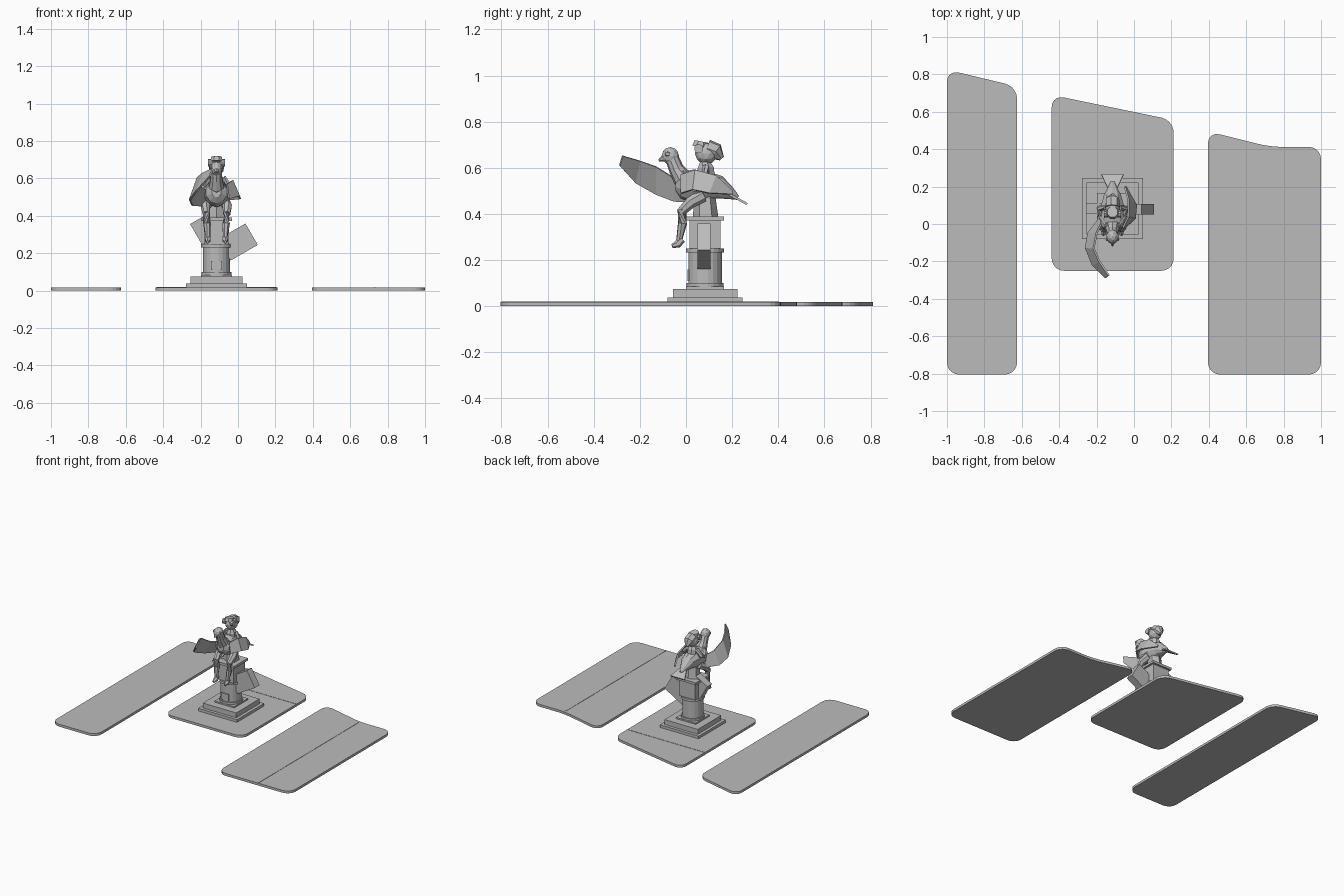
import bpy, bmesh, math
from mathutils import Vector, Matrix

if "Cube" in bpy.data.objects:
    bpy.data.objects.remove(bpy.data.objects["Cube"])

GREY = (0.5, 0.5, 0.5, 1)
stone = bpy.data.materials.new("stone_grey")
stone.use_nodes = True
stone.diffuse_color = GREY
stone.node_tree.nodes["Principled BSDF"].inputs["Base Color"].default_value = GREY

CX, CY = -0.115, 0.083  # statue axis


def finish(name, bm):
    bmesh.ops.recalc_face_normals(bm, faces=bm.faces[:])
    me = bpy.data.meshes.new(name)
    bm.to_mesh(me)
    bm.free()
    me.materials.append(stone)
    ob = bpy.data.objects.new(name, me)
    bpy.context.collection.objects.link(ob)
    return ob


def box(name, centre, size, tilt=0):
    bm = bmesh.new()
    m = Matrix.Translation(centre) @ Matrix.Rotation(tilt, 4, "Y") @ Matrix.Diagonal((*size, 1))
    bmesh.ops.create_cube(bm, size=1, matrix=m)
    return finish(name, bm)


def block(name, width, z0, z1):
    return box(name, (CX, CY, (z0 + z1) / 2), (width, width, z1 - z0))


def ball(name, centre, radii, detail=2):
    bm = bmesh.new()
    m = Matrix.Translation(centre) @ Matrix.Diagonal((*radii, 1))
    bmesh.ops.create_icosphere(bm, subdivisions=detail, radius=1, matrix=m)
    return finish(name, bm)


def tube(name, path, sides=8):
    """Loft round sections through (x, y, z, radius) stations."""
    bm = bmesh.new()
    pts = [Vector(p[:3]) for p in path]
    rings = []
    for i, p in enumerate(pts):
        d = pts[min(i + 1, len(pts) - 1)] - pts[max(i - 1, 0)]
        q = d.to_track_quat("Z", "Y")
        ring = []
        for k in range(sides):
            a = math.tau * (k + 0.5) / sides
            ring.append(bm.verts.new(p + q @ Vector((math.cos(a), math.sin(a), 0)) * path[i][3]))
        rings.append(ring)
    for a, b in zip(rings, rings[1:]):
        for k in range(sides):
            n = (k + 1) % sides
            bm.faces.new((a[k], a[n], b[n], b[k]))
    bm.faces.new(rings[0])
    bm.faces.new(rings[-1])
    return finish(name, bm)


def sheet(name, upper, lower, thick=0.01):
    """Thin curved surface between two edges."""
    bm = bmesh.new()
    rows = [[bm.verts.new(p) for p in edge] for edge in (upper, lower)]
    for i in range(len(upper) - 1):
        bm.faces.new((rows[0][i], rows[0][i + 1], rows[1][i + 1], rows[1][i]))
    ob = finish(name, bm)
    mod = ob.modifiers.new("thickness", "SOLIDIFY")
    mod.thickness, mod.offset = thick, 0
    return ob


def slab(name, outline):
    """Ground plate with rounded corners."""
    bm = bmesh.new()
    face = bm.faces.new([bm.verts.new((x, y, 0)) for x, y in outline])
    bmesh.ops.bevel(bm, geom=bm.verts[:], offset=0.065, segments=5, affect="VERTICES", profile=0.5)
    out = bmesh.ops.extrude_face_region(bm, geom=bm.faces[:])
    top = [v for v in out["geom"] if isinstance(v, bmesh.types.BMVert)]
    bmesh.ops.translate(bm, verts=top, vec=(0, 0, 0.018))
    return finish(name, bm)


# Ground plates and their seams
slab("ground_right", [(-1, -0.805), (-0.625, -0.805), (-0.625, 0.735), (-1, 0.825)])
slab("ground_middle", [(-0.44, -0.25), (0.212, -0.25), (0.212, 0.555), (-0.44, 0.69)])
slab("ground_left", [(0.395, -0.805), (1, -0.805), (1, 0.412), (0.73, 0.412), (0.395, 0.495)])
box("seam_left", (0.73, -0.2, 0.0105), (0.008, 1.2, 0.019))
box("seam_middle", (CX, 0.4, 0.0105), (0.64, 0.008, 0.019))

# Stepped plinth
block("plinth_lower", 0.325, 0.015, 0.038)
block("plinth_upper", 0.28, 0.038, 0.075)
block("plinth_cap", 0.165, 0.075, 0.085)

# Column with rings, post and cap
for name, r, z0, z1 in (("column", 0.073, 0.08, 0.25), ("column_foot", 0.081, 0.085, 0.1),
                        ("column_ring", 0.083, 0.232, 0.25)):
    tube(name, [(CX, CY, z0, r), (CX, CY, z1, r)], 20)
block("post", 0.135, 0.25, 0.375)
block("post_cap", 0.165, 0.372, 0.39)
box("front_panel", (CX, CY - 0.073, 0.135), (0.06, 0.008, 0.05))

# Tilted boards jammed through the column
box("board_left", (0.0, 0.078, 0.26), (0.168, 0.056, 0.132), -math.pi / 6)
box("board_right", (-0.165, 0.083, 0.328), (0.13, 0.056, 0.14), -math.pi / 6)

# Seat under the bird
tube("seat", [(CX, 0.085, 0.385, 0.055), (CX, 0.08, 0.49, 0.045)], 6)

# Bird body, neck and head
bird = [(-0.045, 0.525, 0.025), (-0.02, 0.525, 0.058), (0.03, 0.52, 0.073),
        (0.09, 0.52, 0.066), (0.145, 0.515, 0.05), (0.19, 0.49, 0.028), (0.225, 0.47, 0.01)]
tube("bird_body", [(CX, *p) for p in bird], 10)
neck = [(0.02, 0.53, 0.05), (-0.02, 0.56, 0.042), (-0.042, 0.595, 0.033), (-0.06, 0.64, 0.03)]
tube("bird_neck", [(CX, *p) for p in neck], 10)
ball("bird_head", (CX, -0.068, 0.652), (0.034, 0.038, 0.038))
tube("bird_beak", [(CX, -0.09, 0.645, 0.018), (CX, -0.118, 0.632, 0.004)], 6)
sheet("bird_tail", [(CX - 0.015, 0.17, 0.495), (CX - 0.06, 0.265, 0.443)],
      [(CX + 0.015, 0.17, 0.495), (CX + 0.06, 0.265, 0.443)])

# Spread wing reaching forward
sheet("wing_spread",
      [(-0.16, 0.03, 0.53), (-0.2, -0.05, 0.555), (-0.215, -0.13, 0.605),
       (-0.185, -0.2, 0.63), (-0.135, -0.275, 0.652)],
      [(-0.17, 0.05, 0.45), (-0.245, -0.05, 0.455), (-0.258, -0.13, 0.485),
       (-0.22, -0.22, 0.535), (-0.15, -0.288, 0.61)])

# Wing held against the other side
sheet("wing_folded", [(-0.06, -0.02, 0.57), (-0.03, 0.04, 0.59), (-0.03, 0.13, 0.565), (-0.05, 0.2, 0.5)],
      [(-0.05, -0.02, 0.49), (0.005, 0.03, 0.505), (0.012, 0.1, 0.49), (-0.045, 0.2, 0.485)])

# Rider torso and head
tube("torso", [(CX, 0.09, 0.5, 0.05), (CX, 0.09, 0.55, 0.04), (CX, 0.085, 0.6, 0.038),
               (CX, 0.08, 0.635, 0.018)], 8)
ball("head", (CX, 0.088, 0.663), (0.043, 0.05, 0.048), 2)
tube("hair", [(CX, 0.09, 0.685, 0.04), (CX, 0.13, 0.67, 0.038), (CX, 0.155, 0.64, 0.012)], 7)
tube("hair_top", [(CX, 0.06, 0.69, 0.036), (CX, 0.065, 0.715, 0.03)], 8)

# Rider limbs and goggles, both sides
for side, s in (("right", -1), ("left", 1)):
    def at(x, y, z, r):
        return (CX + s * x, y, z, r)
    tube(side + "_arm", [at(0.035, 0.085, 0.605, 0.016), at(0.07, 0.085, 0.56, 0.016),
                         at(0.062, 0.04, 0.54, 0.014), at(0.03, 0.0, 0.57, 0.012)], 6)
    ball(side + "_hand", at(0.03, -0.01, 0.575, 0)[:3], (0.015, 0.015, 0.015), 1)
    tube(side + "_thigh", [at(0.04, 0.07, 0.48, 0.03), at(0.058, 0.02, 0.45, 0.026),
                           at(0.055, -0.02, 0.41, 0.02)], 7)
    tube(side + "_shin", [at(0.055, -0.018, 0.42, 0.021), at(0.052, -0.015, 0.36, 0.02),
                          at(0.046, -0.03, 0.285, 0.013)], 7)
    tube(side + "_foot", [at(0.046, -0.015, 0.29, 0.014), at(0.046, -0.035, 0.27, 0.017),
                          at(0.048, -0.06, 0.26, 0.009)], 6)
    tube(side + "_goggle", [at(0.02, 0.055, 0.683, 0.02), at(0.045, 0.055, 0.683, 0.02)], 10)
    ball(side + "_bird_eye", at(0.028, -0.08, 0.66, 0)[:3], (0.01, 0.013, 0.013), 1)
